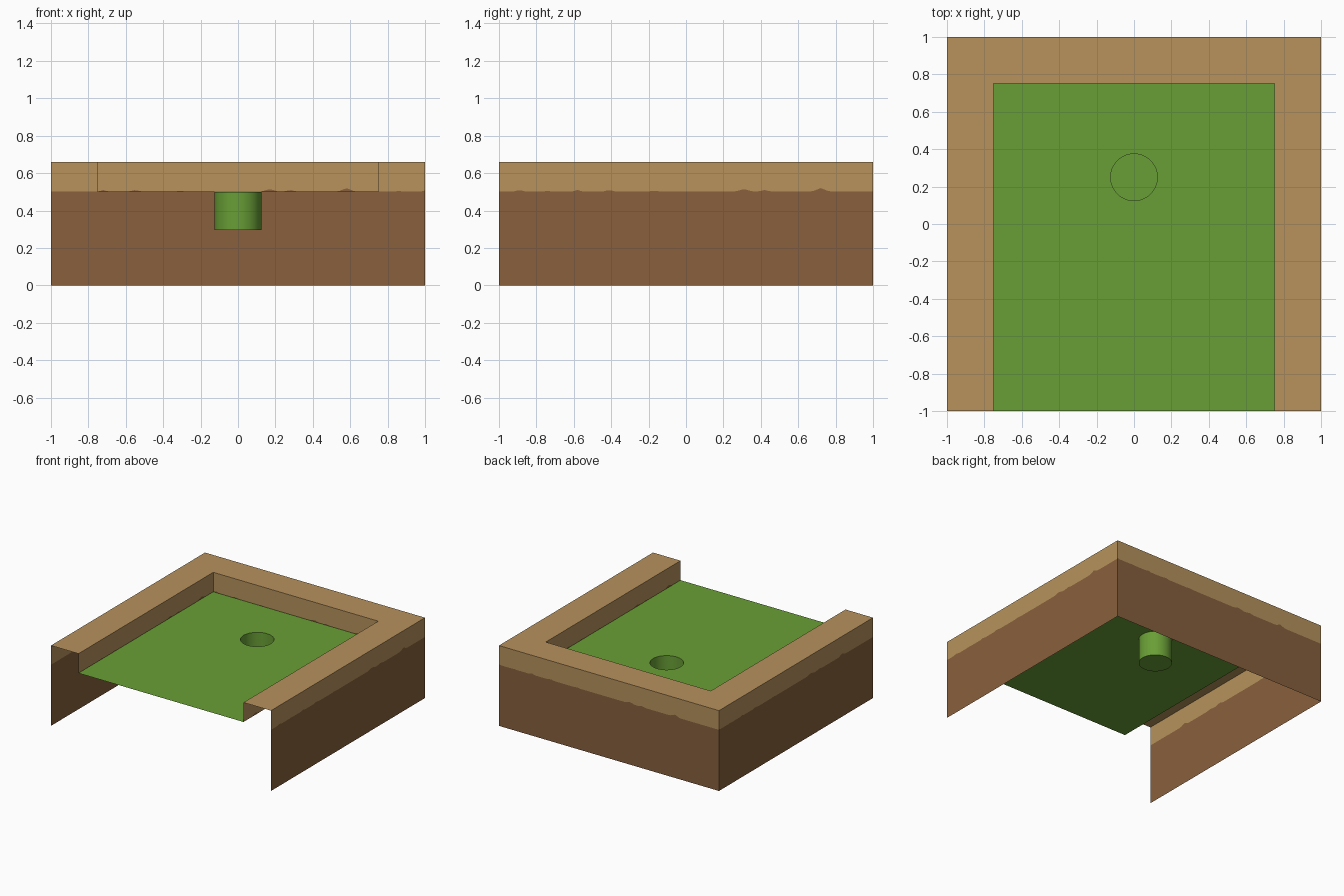
import bpy, bmesh, math
from mathutils import Vector

if "Cube" in bpy.data.objects:
    bpy.data.objects.remove(bpy.data.objects["Cube"])

FLOOR, TOP, INNER = 0.5, 0.66, 0.75
HOLE_Y, HOLE_R, CUP_Z, SIDES = 0.25, 0.125, 0.295, 48


def material(name, rgb):
    m = bpy.data.materials.new(name)
    lin = [((c / 255 + 0.055) / 1.055) ** 2.4 for c in rgb]
    m.diffuse_color = (*lin, 1)
    m.use_nodes = True
    m.node_tree.nodes["Principled BSDF"].inputs["Base Color"].default_value = m.diffuse_color
    return m


wood = material("wood", (183, 146, 92))
dirt = material("dirt", (136, 96, 61))
grass = material("grass", (105, 158, 54))


def finish(name, bm, mats):
    me = bpy.data.meshes.new(name)
    bm.to_mesh(me)
    bm.free()
    for m in mats:
        me.materials.append(m)
    ob = bpy.data.objects.new(name, me)
    bpy.context.collection.objects.link(ob)
    return ob


# Little bumps of dirt along the wood boundary: centre, half width, height
BUMPS = [(-0.89, .03, .011), (-0.74, .03, .005), (-0.58, .03, .010), (-0.41, .04, .010),
         (-0.17, .03, .007), (0.31, .05, .015), (0.42, .04, .010), (0.72, .05, .020)]


def edge_height(u):
    h = 0.002
    for c, w, bump in BUMPS:
        h = max(h, bump * (1 - abs(u - c) / w))
    return FLOOR + h


def wall(name, start, end, base, shift):
    """Upright sheet from start to end, dirt below and wood above a rough line."""
    a, b = Vector((*start, 0)), Vector((*end, 0))
    length, n = (b - a).length, 100
    bm = bmesh.new()
    cols = []
    for i in range(n + 1):
        p = a.lerp(b, i / n)
        u = (i / n - 0.5) * length - shift
        cols.append([bm.verts.new((p.x, p.y, z)) for z in (base, edge_height(u), TOP)])
    for c, d in zip(cols, cols[1:]):
        bm.faces.new((c[0], d[0], d[1], c[1])).material_index = 0
        bm.faces.new((c[1], d[1], d[2], c[2])).material_index = 1
    return finish(name, bm, [dirt, wood])


# Outer walls, reaching the ground and open at the front
wall("right_outer_wall", (1, -1), (1, 1), 0, 0)
wall("back_outer_wall", (1, 1), (-1, 1), 0, -0.12)
wall("left_outer_wall", (-1, 1), (-1, -1), 0, -0.12)

# Inner walls, from the grass to the rim
wall("right_inner_wall", (INNER, INNER), (INNER, -1), FLOOR, 0)
wall("back_inner_wall", (-INNER, INNER), (INNER, INNER), FLOOR, -0.14)
wall("left_inner_wall", (-INNER, -1), (-INNER, INNER), FLOOR, 0)

# U-shaped rim top
bm = bmesh.new()
outer = [(-1, -1), (-1, 1), (1, 1), (1, -1)]
inner = [(-INNER, -1), (-INNER, INNER), (INNER, INNER), (INNER, -1)]
o = [bm.verts.new((x, y, TOP)) for x, y in outer]
i = [bm.verts.new((x, y, TOP)) for x, y in inner]
for k in range(3):
    bm.faces.new((o[k], i[k], i[k + 1], o[k + 1]))
finish("rim_top", bm, [wood])


def ring(bm, z):
    angles = [2 * math.pi * k / SIDES for k in range(SIDES)]
    return [bm.verts.new((HOLE_R * math.cos(t), HOLE_Y + HOLE_R * math.sin(t), z)) for t in angles]


def loop_edges(bm, vs):
    return [bm.edges.new((vs[k], vs[(k + 1) % len(vs)])) for k in range(len(vs))]


# Grass with a round hole
bm = bmesh.new()
corners = [bm.verts.new((x, y, FLOOR)) for x, y in inner]
edges = loop_edges(bm, corners) + loop_edges(bm, ring(bm, FLOOR))
bmesh.ops.triangle_fill(bm, edges=edges, use_beauty=True, normal=(0, 0, 1))
for f in bm.faces:
    f.normal_update()
    if f.normal.z < 0:
        f.normal_flip()
finish("grass", bm, [grass])

# Cup below the hole, facing inward
bm = bmesh.new()
top, low = ring(bm, FLOOR), ring(bm, CUP_Z)
for k in range(SIDES):
    j = (k + 1) % SIDES
    bm.faces.new((top[k], top[j], low[j], low[k])).smooth = True
bm.faces.new(low)
cup = finish("cup", bm, [grass])
bpy.context.view_layer.objects.active = cup
cup.select_set(True)
bpy.ops.object.shade_smooth_by_angle(angle=math.radians(40))
